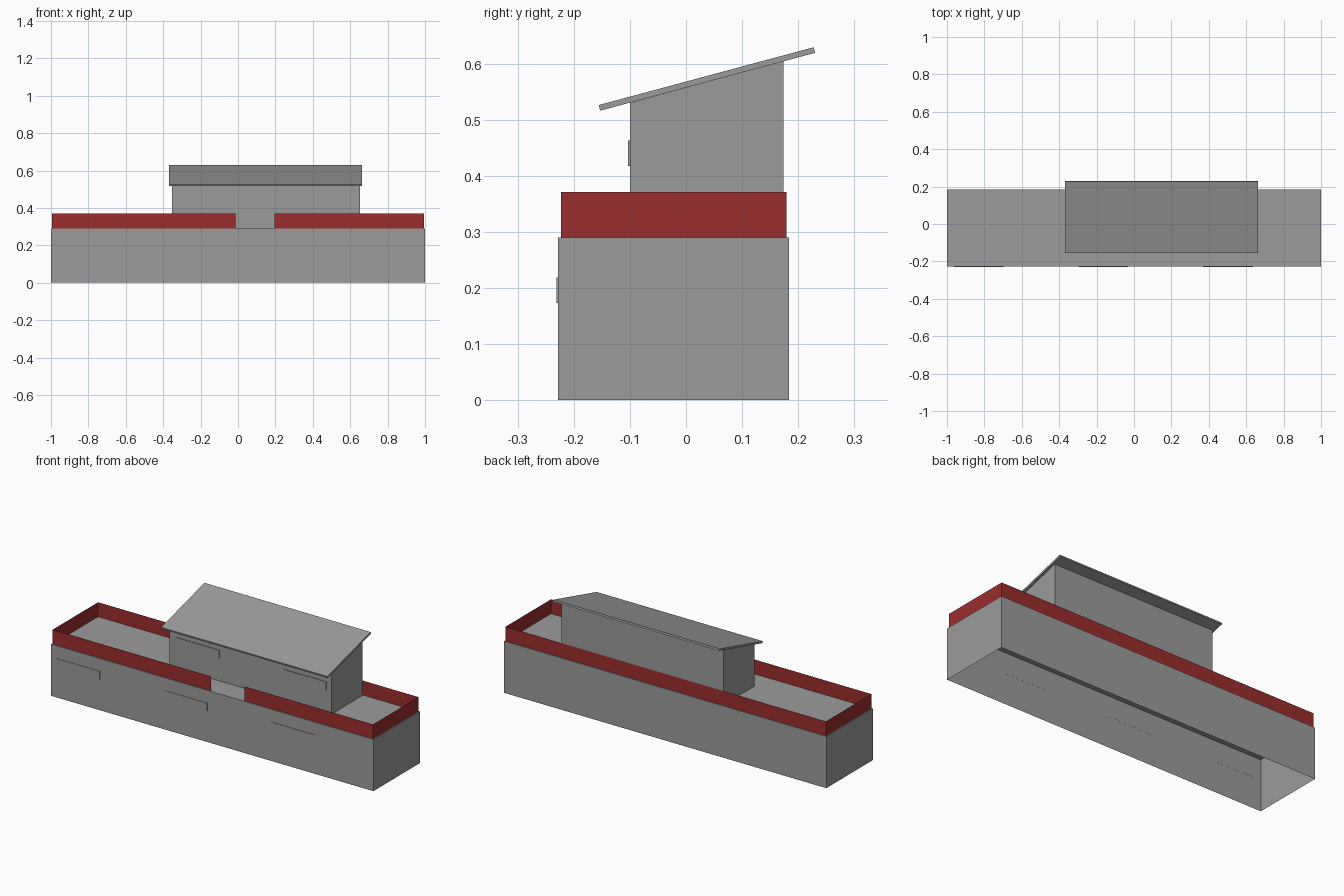
import bpy, bmesh

if "Cube" in bpy.data.objects:
    bpy.data.objects.remove(bpy.data.objects["Cube"])

BODY_X, BODY_Y0, BODY_Y1, FLOOR = 1.0, -0.228, 0.184, 0.29


def paint(name, rgb):
    m = bpy.data.materials.new(name)
    m.diffuse_color = (*rgb, 1)
    m.use_nodes = True
    m.node_tree.nodes["Principled BSDF"].inputs["Base Color"].default_value = m.diffuse_color
    return m


GREY = paint("dark_grey", (0.33, 0.33, 0.33))
RED = paint("red_paint", (0.33, 0.027, 0.027))


def make(name, verts, faces, mat=GREY, closed=True):
    me = bpy.data.meshes.new(name)
    me.from_pydata(verts, [], faces)
    me.materials.append(mat)
    ob = bpy.data.objects.new(name, me)
    bpy.context.collection.objects.link(ob)
    if closed:
        bm = bmesh.new()
        bm.from_mesh(me)
        bmesh.ops.recalc_face_normals(bm, faces=bm.faces[:])
        bm.to_mesh(me)
        bm.free()
    return ob


def extrude_x(name, profile, x0, x1):
    """Solid prism from a (y, z) profile swept along x."""
    n = len(profile)
    verts = [(x, y, z) for x in (x0, x1) for y, z in profile]
    faces = [(i, (i + 1) % n, (i + 1) % n + n, i + n) for i in range(n)]
    faces += [tuple(range(n))[::-1], tuple(range(n, 2 * n))]
    return make(name, verts, faces)


def box(name, x0, x1, y0, y1, z0, z1):
    return extrude_x(name, [(y0, z0), (y1, z0), (y1, z1), (y0, z1)], x0, x1)


def remove_bottom(ob):
    bm = bmesh.new()
    bm.from_mesh(ob.data)
    bm.normal_update()
    down = [f for f in bm.faces if f.normal.z < -0.9]
    bmesh.ops.delete(bm, geom=down, context='FACES')
    bm.to_mesh(ob.data)
    bm.free()


# Lower storey: a shell open underneath
body = box("lower_storey", -BODY_X, BODY_X, BODY_Y0, BODY_Y1, 0, FLOOR)
remove_bottom(body)

# Upper room with a sloped top
room = extrude_x("upper_room",
                 [(-0.10, FLOOR), (0.174, FLOOR), (0.174, 0.604), (-0.10, 0.530)],
                 -0.354, 0.651)
remove_bottom(room)

# Tilted roof slab
extrude_x("roof", [(-0.153, 0.516), (0.230, 0.619), (0.2275, 0.629), (-0.1555, 0.526)],
          -0.368, 0.664)

# Red parapet: thin sheet around the terrace, with an opening in front
path = [(-0.013, -0.223), (-0.994, -0.223), (-0.994, 0.179),
        (0.994, 0.179), (0.994, -0.223), (0.195, -0.223)]
n = len(path)
parapet = make("parapet",
               [(x, y, z) for z in (FLOOR, 0.371) for x, y in path],
               [(i + 1, i, i + n, i + 1 + n) for i in range(n - 1)], RED, closed=False)
for p in parapet.data.polygons:
    outward = p.normal.x * p.center.x + p.normal.y * (p.center.y + 0.02)
    if outward < 0:
        p.flip()

# Shallow window panels on both storeys, set just into the walls
for i in range(3):
    x = -0.963 + i * 0.666
    box(f"lower_window_{i}", x, x + 0.266, -0.2305, BODY_Y0 + 0.0004, 0.173, 0.219)
for i in range(2):
    x = -0.310 + i * 0.666
    box(f"upper_window_{i}", x, x + 0.264, -0.1033, -0.0996, 0.417, 0.463)
